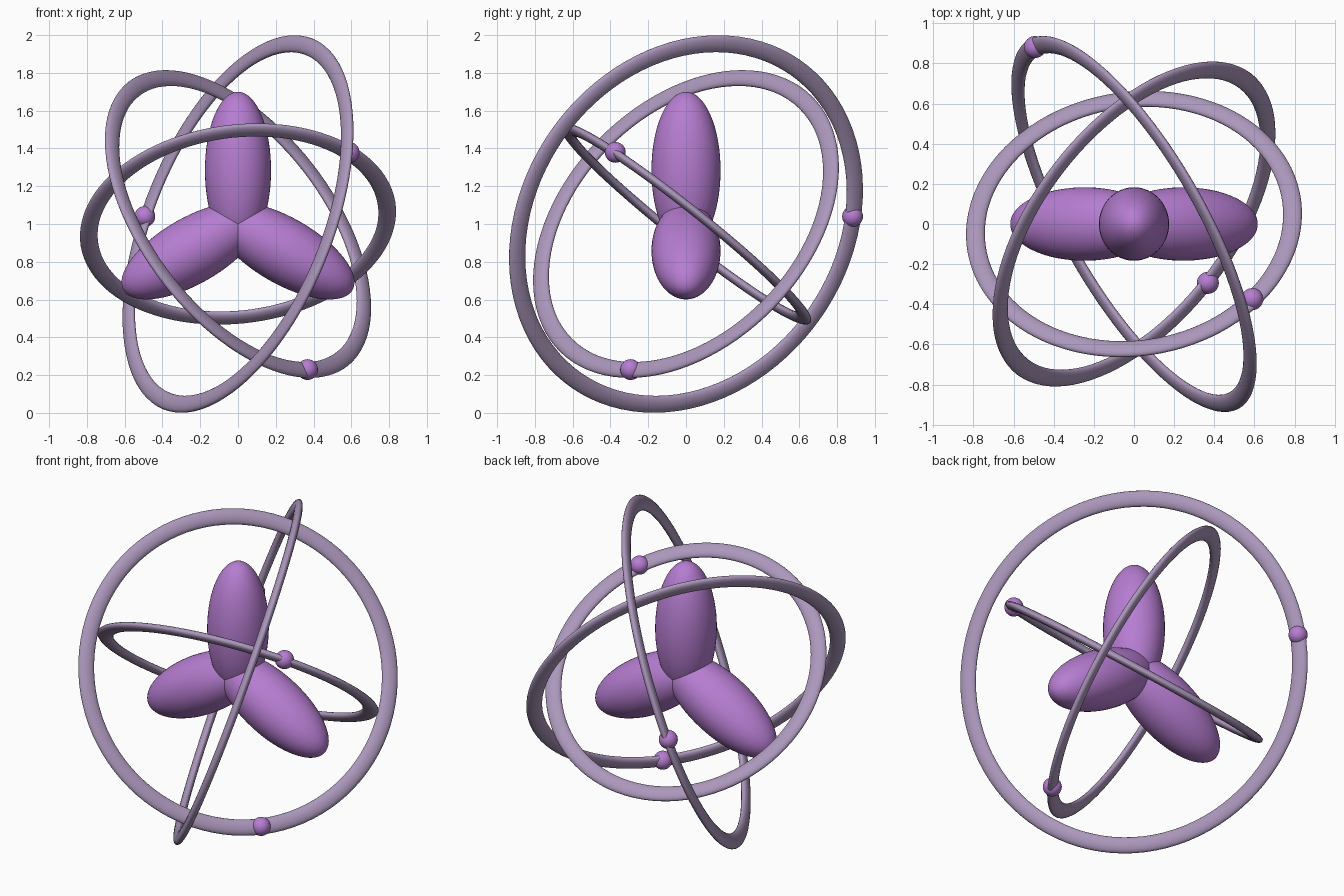
import bpy, math
from mathutils import Vector, Matrix

if "Cube" in bpy.data.objects:
    bpy.data.objects.remove(bpy.data.objects["Cube"])

CENTER = Vector((0, 0, 1))

def material(name, rgb):
    m = bpy.data.materials.new(name)
    m.diffuse_color = (*rgb, 1)
    m.use_nodes = True
    m.node_tree.nodes["Principled BSDF"].inputs["Base Color"].default_value = m.diffuse_color
    return m

violet = material("vivid violet", (0.47, 0.205, 0.64))
mauve = material("dusty mauve", (0.41, 0.31, 0.50))

def finish(name, mat):
    ob = bpy.context.object
    ob.name = name
    ob.data.materials.append(mat)
    bpy.ops.object.shade_smooth()
    return ob

# Three ellipsoid lobes meeting at the centre, 120 degrees apart
for i, name in enumerate(("top_lobe", "right_lobe", "left_lobe")):
    bpy.ops.mesh.primitive_uv_sphere_add(segments=48, ring_count=32, radius=1)
    ob = finish(name, violet)
    shape = Matrix.Translation((0, 0, 0.284)) @ Matrix.Diagonal((0.175, 0.183, 0.416, 1))
    ob.data.transform(Matrix.Rotation(math.radians(120 * i), 4, 'Y') @ shape)
    ob.location = CENTER

# Flattened orbit rings (radius, axis), each carrying one small ball (direction)
orbits = (
    ("inner", 0.794, (-0.10, 0.62, 0.78), (0.59, -0.375, 0.38)),
    ("middle", 0.903, (0.675, -0.527, 0.518), (0.37, -0.295, -0.775)),
    ("outer", 1.011, (0.82, 0.467, -0.33), (-0.495, 0.885, 0.04)),
)
for name, radius, axis, ball in orbits:
    bpy.ops.mesh.primitive_torus_add(major_radius=radius, minor_radius=0.047,
                                     major_segments=96, minor_segments=20)
    ring = finish(name + "_ring", mauve)
    tilt = Vector((0, 0, 1)).rotation_difference(Vector(axis)).to_matrix().to_4x4()
    ring.data.transform(tilt @ Matrix.Diagonal((1, 1, 0.5, 1)))
    ring.location = CENTER
    bpy.ops.mesh.primitive_uv_sphere_add(segments=24, ring_count=16, radius=0.055,
                                         location=CENTER + Vector(ball).normalized() * radius)
    finish(name + "_ball", violet)
